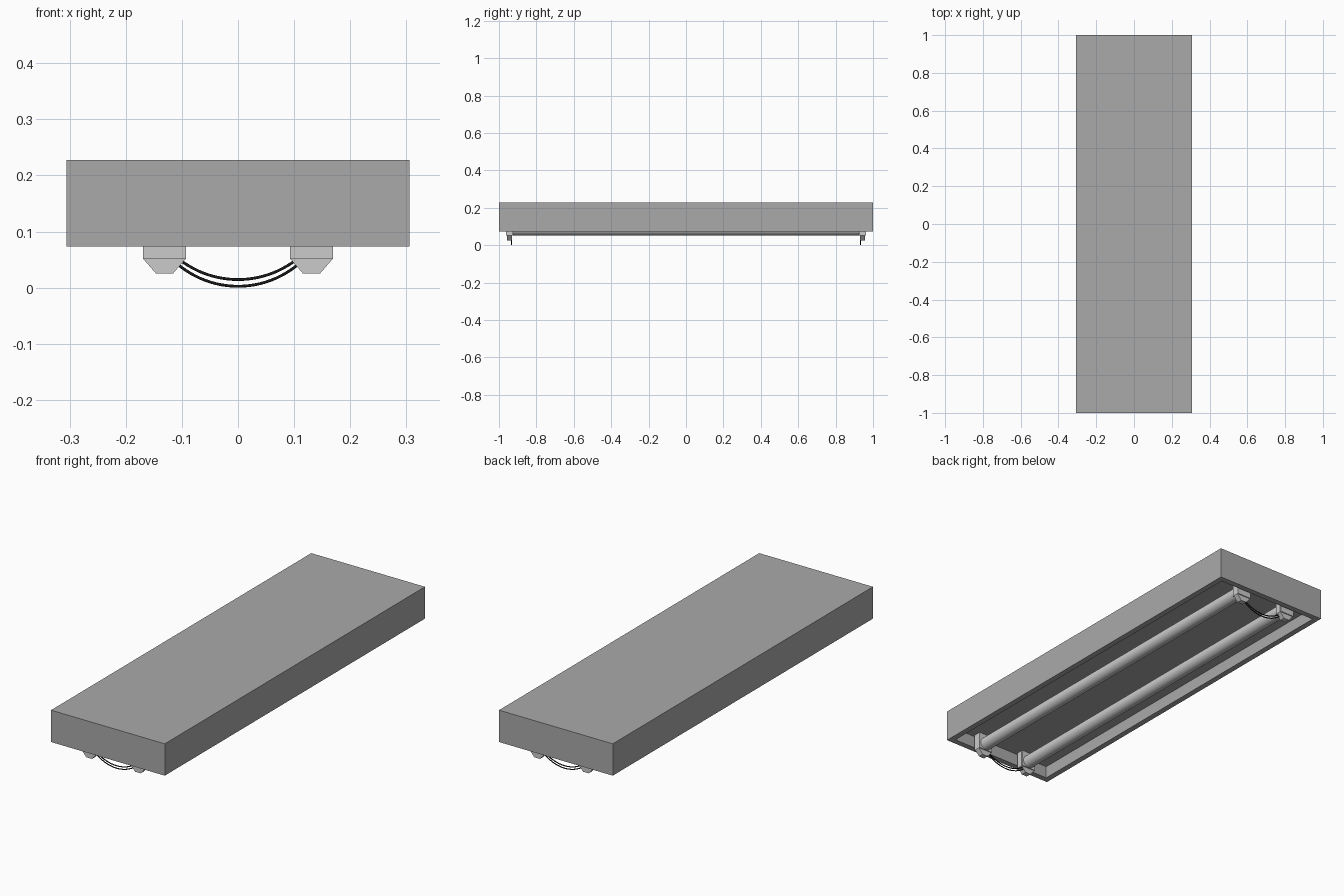
import bpy, bmesh, math
from mathutils import Vector

if "Cube" in bpy.data.objects:
    bpy.data.objects.remove(bpy.data.objects["Cube"])


def material(name, rgb):
    m = bpy.data.materials.new(name)
    m.diffuse_color = (*rgb, 1)
    m.use_nodes = True
    m.node_tree.nodes["Principled BSDF"].inputs["Base Color"].default_value = m.diffuse_color
    return m


HOUSING = material("painted_metal", (0.4, 0.4, 0.4))
BLACK = material("black_cable", (0.01, 0.01, 0.01))


def finish(bm, name, mat=None):
    bmesh.ops.recalc_face_normals(bm, faces=bm.faces)
    me = bpy.data.meshes.new(name)
    bm.to_mesh(me)
    bm.free()
    ob = bpy.data.objects.new(name, me)
    bpy.context.collection.objects.link(ob)
    if mat:
        me.materials.append(mat)
    return ob


def prism(name, profile, y0, y1):
    """Extrude an x-z outline along y."""
    bm = bmesh.new()
    face = bm.faces.new([bm.verts.new((x, y0, z)) for x, z in profile])
    ext = bmesh.ops.extrude_face_region(bm, geom=[face])["geom"]
    verts = [v for v in ext if isinstance(v, bmesh.types.BMVert)]
    bmesh.ops.translate(bm, verts=verts, vec=(0, y1 - y0, 0))
    return finish(bm, name)


# Housing: box with a shallow tray recessed into its underside
BOTTOM, TOP, DEPTH, RIM = 0.073, 0.228, 0.06, 0.04
bm = bmesh.new()
bmesh.ops.create_cube(bm, size=1)
for v in bm.verts:
    v.co = Vector((v.co.x * 0.612, v.co.y * 2, BOTTOM if v.co.z < 0 else TOP))
under = min(bm.faces, key=lambda f: f.calc_center_median().z)
bmesh.ops.inset_region(bm, faces=[under], thickness=RIM)
floor = bmesh.ops.extrude_discrete_faces(bm, faces=[under])["faces"][0]
bmesh.ops.translate(bm, verts=floor.verts, vec=(0, 0, DEPTH))
finish(bm, "housing", HOUSING)

# Fluorescent tubes with a lampholder at each end
TUBE_X, TUBE_Z, TUBE_R = 0.131, 0.084, 0.031
ROOF = BOTTOM + DEPTH + 0.002
for sx, side in ((-1, "left"), (1, "right")):
    cx = sx * TUBE_X
    bpy.ops.mesh.primitive_cylinder_add(vertices=32, radius=TUBE_R, depth=1.87,
                                        location=(cx, 0, TUBE_Z),
                                        rotation=(math.pi / 2, 0, 0))
    tube = bpy.context.object
    tube.name = f"tube_{side}"
    bpy.ops.object.shade_smooth_by_angle(angle=math.radians(40))
    for sy, end in ((-1, "front"), (1, "back")):
        body = [(-0.0385, ROOF), (-0.0385, 0.052), (-0.015, 0.025),
                (0.015, 0.025), (0.0385, 0.052), (0.0385, ROOF)]
        prism(f"lampholder_{side}_{end}", [(cx + x, z) for x, z in body],
              sy * 0.930, sy * 0.957)
        block = [(-0.038, ROOF - 0.001), (-0.038, 0.052), (0.038, 0.052), (0.038, ROOF - 0.001)]
        prism(f"lampholder_block_{side}_{end}", [(cx + x, z) for x, z in block],
              sy * 0.925, sy * 0.962)


# Cables sagging between the lampholders
def cable(name, y, half, z_end, z_low, r=0.0018, n=24):
    sag = z_end - z_low
    rad = (half * half + sag * sag) / (2 * sag)
    a = math.asin(half / rad)
    cu = bpy.data.curves.new(name, "CURVE")
    cu.dimensions = "3D"
    cu.bevel_depth = r
    cu.bevel_resolution = 2
    cu.use_fill_caps = True
    sp = cu.splines.new("POLY")
    sp.points.add(n)
    for i, p in enumerate(sp.points):
        t = -a + 2 * a * i / n
        p.co = (rad * math.sin(t), y, z_low + rad * (1 - math.cos(t)), 1)
    cu.materials.append(BLACK)
    bpy.context.collection.objects.link(bpy.data.objects.new(name, cu))


for sy, end in ((-1, "front"), (1, "back")):
    cable(f"upper_cable_{end}", sy * 0.934, 0.104, 0.050, 0.0145, 0.0025)
    cable(f"lower_cable_{end}", sy * 0.934, 0.110, 0.044, 0.0025, 0.0025)
